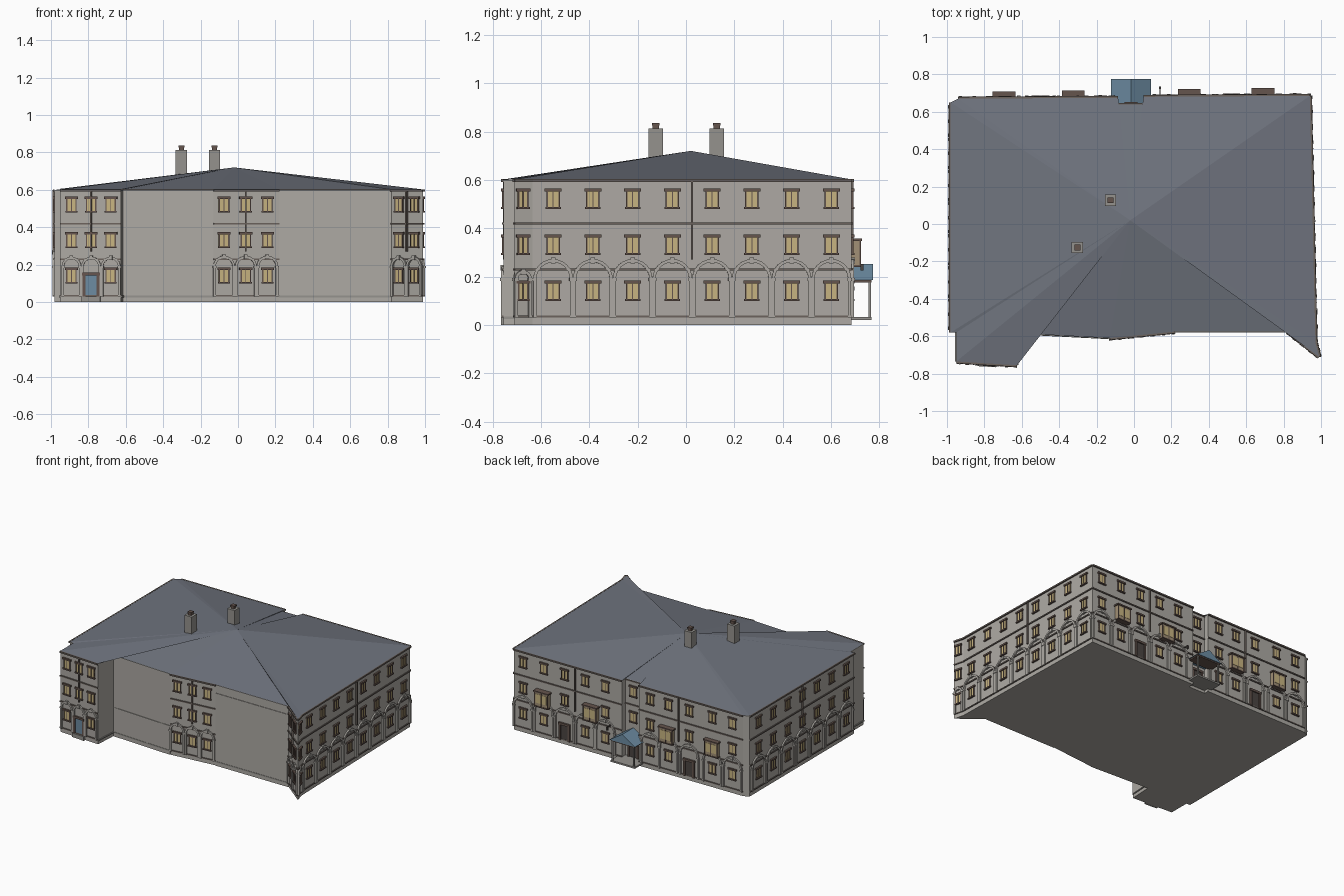
import bpy, bmesh, math
from mathutils import Matrix, Vector

if "Cube" in bpy.data.objects:
    bpy.data.objects.remove(bpy.data.objects["Cube"])

COLOURS = {
    "wall": (0.42, 0.40, 0.37), "roof": (0.16, 0.175, 0.21), "frame": (0.13, 0.09, 0.075),
    "pane": (0.58, 0.46, 0.22), "band": (0.15, 0.125, 0.11), "door": (0.07, 0.06, 0.055),
    "blue": (0.15, 0.26, 0.36), "bay": (0.36, 0.28, 0.18), "stone": (0.30, 0.29, 0.27),
}
MATS = {}
for key, rgb in COLOURS.items():
    MATS[key] = bpy.data.materials.new(key)
    MATS[key].diffuse_color = (*rgb, 1)

PARTS = {}


def part(name, mat):
    """Mesh collector for one named part."""
    return PARTS.setdefault((name, mat), bmesh.new())


def box(bm, M, x0, x1, y0, y1, z0, z1):
    c = Vector(((x0 + x1) / 2, (y0 + y1) / 2, (z0 + z1) / 2))
    S = Matrix.Diagonal((abs(x1 - x0), abs(y1 - y0), abs(z1 - z0), 1))
    bmesh.ops.create_cube(bm, size=1, matrix=M @ Matrix.Translation(c) @ S)


def arch(bm, M, c, w, z0=0.03, spring=0.19, t=0.013, depth=0.011):
    """Raised round arch on two slim piers."""
    def line(r):
        pts = [(c - r, z0)]
        pts += [(c - r * math.cos(math.pi * i / 12), spring + r * math.sin(math.pi * i / 12)) for i in range(13)]
        return pts + [(c + r, z0)]
    outer, inner = ([bm.verts.new(M @ Vector((x, 0.002, z))) for x, z in line(r)] for r in (w / 2, w / 2 - t))
    faces = [bm.faces.new((outer[i], outer[i + 1], inner[i + 1], inner[i])) for i in range(len(outer) - 1)]
    new = bmesh.ops.extrude_face_region(bm, geom=faces, use_keep_orig=True)["geom"]
    move = M.to_3x3() @ Vector((0, -depth - 0.002, 0))
    bmesh.ops.translate(bm, vec=move, verts=[v for v in new if isinstance(v, bmesh.types.BMVert)])
    bmesh.ops.recalc_face_normals(bm, faces=bm.faces[:])
    # keystone and capitals
    box(bm, M, c - 0.009, c + 0.009, -depth - 0.004, 0, spring + w / 2 - 0.018, spring + w / 2 + 0.006)
    for s in (-1, 1):
        x = c + s * (w / 2 - t / 2)
        box(bm, M, x - 0.009, x + 0.009, -depth - 0.003, 0, spring - 0.008, spring + 0.004)


def window(name, M, c, z, w=0.056, h=0.072):
    fr, pn = part(name + "_window_frames", "frame"), part(name + "_window_panes", "pane")
    a, b, t = w / 2, h / 2, 0.006
    box(pn, M, c - a, c + a, -0.004, 0.002, z - b, z + b)
    for x in (-a, -t / 3, a - t):
        wide = t if abs(x) > t else t * 0.66
        box(fr, M, c + x, c + x + wide, -0.008, 0, z - b, z + b)
    box(fr, M, c - a - 0.007, c + a + 0.007, -0.012, 0, z + b - 0.004, z + b + 0.008)
    box(fr, M, c - a - 0.004, c + a + 0.004, -0.012, 0, z - b - 0.005, z - b + 0.004)


def door(name, M, c, w=0.075, top=0.155, glass="door"):
    fr, lf = part(name + "_door_surround", "frame"), part(name + "_door_leaf", glass)
    box(lf, M, c - w / 2, c + w / 2, -0.005, 0.002, 0.03, top)
    for s in (-1, 1):
        box(fr, M, c + s * w / 2 - 0.007, c + s * w / 2 + 0.007, -0.012, 0, 0.03, top)
    box(fr, M, c - w / 2 - 0.01, c + w / 2 + 0.01, -0.014, 0, top - 0.012, top + 0.004)


def frame_of(p, q):
    """Local axes: x along the wall, -y outward, z up."""
    u = Vector((q[0] - p[0], q[1] - p[1], 0))
    M = Matrix.Translation((*p, 0)) @ Matrix.Rotation(math.atan2(u.y, u.x), 4, "Z")
    return M, u.length


def facade(name, p, q, centres, pitch, doors=(), pipes=(), skip_mid=(), w=0.056, door_glass="door"):
    M, L = frame_of(p, q)
    bands = part(name + "_bands", "band")
    for z, h, d in ((0.03, 0.008, 0.006), (0.225, 0.009, 0.007), (0.415, 0.009, 0.007), (0.592, 0.011, 0.01)):
        box(bands, M, 0, L, -d, 0, z, z + h)
    for i, c in enumerate(centres):
        window(name, M, c, 0.52, w)
        if i not in skip_mid:
            window(name, M, c, 0.33, w)
        if i in doors:
            door(name, M, c, glass=door_glass)
        else:
            window(name, M, c, 0.14, w)
        arch(part(name + "_arches", "wall"), M, c, pitch)
    for x in pipes:
        box(part(name + "_downpipe", "band"), M, x - 0.004, x + 0.004, -0.012, 0, 0.27, 0.6)
    return M


# Footprint, counter-clockwise from the left front corner
A, B, C, D, E = (-0.98, -0.58), (-0.95, -0.58), (-0.95, -0.735), (-0.625, -0.755), (-0.615, -0.585)
F, G, H, I, J = (-0.13, -0.61), (0.22, -0.575), (0.82, -0.575), (0.99, -0.71), (0.97, -0.635)
K, L, Mn, N, O = (0.94, 0.685), (0.05, 0.68), (0.05, 0.64), (-0.085, 0.64), (-0.085, 0.675)
P, Q = (-0.94, 0.67), (-0.98, 0.65)
PLAN = [A, B, C, D, E, F, G, H, I, J, K, L, Mn, N, O, P, Q]
WORLD = Matrix.Identity(4)

# Solid wall block
bm = part("walls", "wall")
base = bm.faces.new([bm.verts.new((x, y, 0)) for x, y in PLAN])
ext = bmesh.ops.extrude_face_region(bm, geom=[base], use_keep_orig=True)["geom"]
bmesh.ops.translate(bm, vec=(0, 0, 0.6), verts=[v for v in ext if isinstance(v, bmesh.types.BMVert)])
bmesh.ops.recalc_face_normals(bm, faces=bm.faces[:])

# Roof: every eave edge runs up to one peak
bm = part("roof", "roof")
peak = bm.verts.new((-0.02, 0.02, 0.72))
rim = [bm.verts.new((x, y, 0.602)) for x, y in PLAN]
for i in range(len(rim)):
    bm.faces.new((peak, rim[i], rim[(i + 1) % len(rim)]))

# Decorated facades
facade("right", J, K, [0.085 + 0.1645 * i for i in range(8)], 0.1645, pipes=(0.66,))
facade("right_corner", I, J, [0.036], 0.072, w=0.045)
facade("diagonal", H, I, [0.055, 0.16], 0.104, pipes=(0.108,))
facade("middle", F, G, [0.055, 0.172, 0.288], 0.116, pipes=(0.172,))
facade("wing", C, D, [0.06, 0.165, 0.27], 0.105, doors=(1,), pipes=(0.165,), door_glass="blue")
facade("left", Q, A, [0.1 + 0.172 * i for i in range(7)], 0.165, pipes=(0.615,))
facade("back_right", K, L, [0.08, 0.25, 0.42, 0.59, 0.755], 0.166, doors=(2,), pipes=(0.505,), skip_mid=(1, 3))
facade("back_left", O, P, [0.095, 0.245, 0.415, 0.605, 0.77], 0.16, doors=(2,), pipes=(0.33,), skip_mid=(1, 3))

# Recessed entrance bay at the back
Mr, _ = frame_of(Mn, N)
for z in (0.33, 0.52):
    window("back_recess", Mr, 0.067, z)
door("back_recess", Mr, 0.067)
for z in (0.415, 0.592):
    box(part("back_recess_bands", "band"), Mr, 0, 0.135, -0.007, 0, z, z + 0.009)

# Plain front walls: raised panels, plinth
Mw, w = frame_of(G, H)
box(part("front_panel", "wall"), Mw, 0, w, -0.004, 0, 0.0, 0.54)
Mw, w = frame_of(E, F)
box(part("front_lower_panel", "wall"), Mw, 0, w, -0.004, 0, 0.0, 0.215)
for p, q in ((G, H), (E, F), (D, E), (B, C)):
    Mw, w = frame_of(p, q)
    box(part("plain_wall_plinth", "stone"), Mw, 0, w, -0.006, 0, 0.025, 0.034)
Mw, w = frame_of(C, D)
box(part("wing_step", "stone"), Mw, 0.115, 0.215, -0.018, 0, 0, 0.03)

# Box bays on the back first floor
for x, y in ((-0.695, 0.705), (-0.325, 0.71), (0.295, 0.72), (0.69, 0.725)):
    box(part("bay_boxes", "bay"), WORLD, x - 0.053, x + 0.053, 0.66, y - 0.004, 0.245, 0.35)
    fr = part("bay_frames", "frame")
    box(fr, WORLD, x - 0.061, x + 0.061, 0.66, y + 0.003, 0.348, 0.358)
    box(fr, WORLD, x - 0.056, x + 0.056, 0.66, y, 0.24, 0.248)
    for s in (-1, 0, 1):
        box(fr, WORLD, x + s * 0.052 - 0.003, x + s * 0.052 + 0.003, y - 0.007, y - 0.001, 0.245, 0.35)
    box(part("bay_glass", "pane"), WORLD, x - 0.044, x + 0.044, 0.68, y - 0.002, 0.27, 0.335)

# Entrance porch: gabled blue roof on posts
cx = -0.016
bm = part("porch_roof", "blue")
tri = [bm.verts.new((x, 0.642, z)) for x, z in ((cx - 0.106, 0.185), (cx + 0.106, 0.185), (cx, 0.252))]
f = bm.faces.new(tri)
ext = bmesh.ops.extrude_face_region(bm, geom=[f], use_keep_orig=True)["geom"]
bmesh.ops.translate(bm, vec=(0, 0.132, 0), verts=[v for v in ext if isinstance(v, bmesh.types.BMVert)])
bmesh.ops.recalc_face_normals(bm, faces=bm.faces[:])
box(part("porch_beam", "frame"), WORLD, cx - 0.098, cx + 0.098, 0.67, 0.768, 0.176, 0.187)
box(part("porch_floor", "stone"), WORLD, cx - 0.1, cx + 0.1, 0.64, 0.768, 0.02, 0.032)
for s in (-1, 1):
    x = cx + s * 0.088
    box(part("porch_posts", "stone"), WORLD, x - 0.005, x + 0.005, 0.755, 0.765, 0.03, 0.178)

# Lamp bracket beside the porch
box(part("lamp_bracket", "door"), WORLD, 0.136, 0.142, 0.68, 0.735, 0.245, 0.252)
box(part("lamp_bracket", "door"), WORLD, 0.133, 0.145, 0.722, 0.735, 0.225, 0.247)

# Chimneys with pots
for x, y in ((-0.303, -0.125), (-0.126, 0.127)):
    box(part("chimney_stacks", "stone"), WORLD, x - 0.03, x + 0.03, y - 0.03, y + 0.03, 0.64, 0.812)
    box(part("chimney_pots", "frame"), WORLD, x - 0.013, x + 0.013, y - 0.013, y + 0.013, 0.81, 0.828)
    box(part("chimney_pots", "frame"), WORLD, x - 0.016, x + 0.016, y - 0.016, y + 0.016, 0.826, 0.836)

# Turn the collected parts into objects
for (name, mat), bm in PARTS.items():
    mesh = bpy.data.meshes.new(name)
    bm.to_mesh(mesh)
    bm.free()
    mesh.materials.append(MATS[mat])
    bpy.context.collection.objects.link(bpy.data.objects.new(name, mesh))

for m in bpy.data.materials:
    if m.users and not m.is_grease_pencil:
        m.use_nodes = True
        m.node_tree.nodes["Principled BSDF"].inputs["Base Color"].default_value = m.diffuse_color
